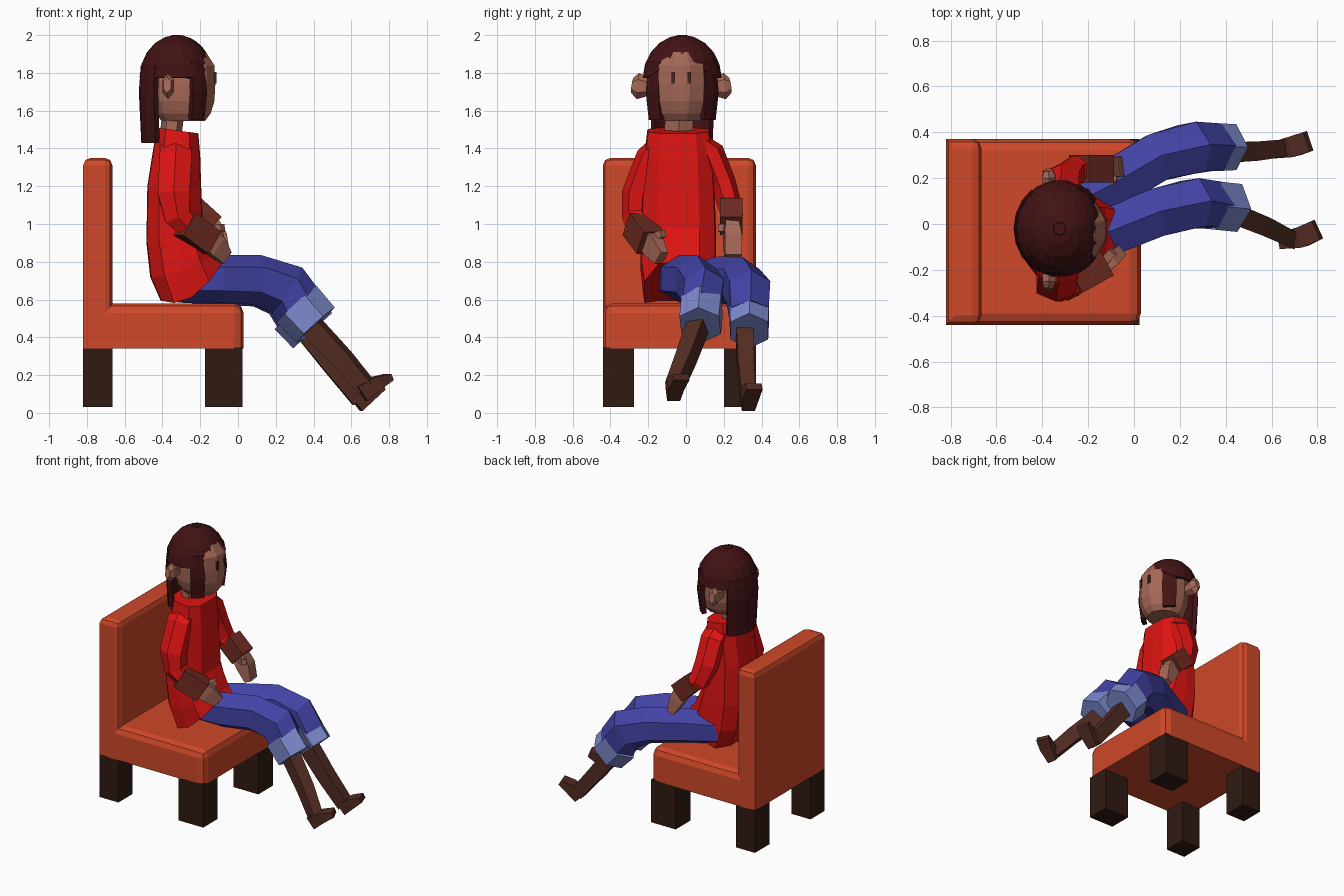
import bpy, bmesh
from math import cos, sin, pi, asin, radians
from mathutils import Vector

COLORS = {
    'orange': (0.62, 0.065, 0.022), 'wood': (0.03, 0.01, 0.006), 'red': (0.72, 0.007, 0.006),
    'blue': (0.055, 0.055, 0.38), 'pale_blue': (0.2, 0.25, 0.6), 'boot': (0.085, 0.025, 0.016),
    'hair': (0.055, 0.006, 0.007), 'skin': (0.38, 0.14, 0.095), 'cuff': (0.16, 0.025, 0.015),
    'eye': (0.06, 0.018, 0.012)}
MATS = {}
for key, rgb in COLORS.items():
    MATS[key] = bpy.data.materials.new(key)
    MATS[key].diffuse_color = (*rgb, 1)


def finish(name, bm, mat):
    bmesh.ops.recalc_face_normals(bm, faces=bm.faces[:])
    me = bpy.data.meshes.new(name)
    bm.to_mesh(me)
    bm.free()
    me.materials.append(MATS[mat])
    ob = bpy.data.objects.new(name, me)
    bpy.context.collection.objects.link(ob)
    return ob


def box(name, lo, hi, mat, bevel=0, pick=None):
    bm = bmesh.new()
    bmesh.ops.create_cube(bm, size=1)
    for v in bm.verts:
        v.co = [lo[i] if v.co[i] < 0 else hi[i] for i in range(3)]
    if bevel:
        edges = [e for e in bm.edges if pick((e.verts[0].co + e.verts[1].co) / 2)]
        bmesh.ops.bevel(bm, geom=edges, offset=bevel, segments=2, profile=0.5, affect='EDGES')
    return finish(name, bm, mat)


def skin_rings(name, rings, mat, closed=True, caps=True):
    """Bridge successive rings of points with flat faces."""
    bm = bmesh.new()
    vs = [[bm.verts.new(p) for p in r] for r in rings]
    n = len(vs[0])
    for a, b in zip(vs, vs[1:]):
        for i in range(n if closed else n - 1):
            j = (i + 1) % n
            bm.faces.new((a[i], a[j], b[j], b[i]))
    if caps:
        bm.faces.new(vs[0])
        bm.faces.new(vs[-1])
    return finish(name, bm, mat)


def tube(name, pts, mat, n=6, up=(0, 0, 1)):
    """Faceted limb; each point is x, y, z, half width, half height."""
    rings, up = [], Vector(up)
    for k, p in enumerate(pts):
        a, b = pts[max(k - 1, 0)], pts[min(k + 1, len(pts) - 1)]
        t = (Vector(b[:3]) - Vector(a[:3])).normalized()
        side = t.cross(up).normalized()
        top = side.cross(t)
        f = 1 / cos(pi / n)
        ring = []
        for i in range(n):
            ang = 2 * pi * (i + 0.5) / n
            ring.append(Vector(p[:3]) + side * cos(ang) * p[3] * f + top * sin(ang) * p[4] * f)
        rings.append(ring)
    return skin_rings(name, rings, mat)


# Chair
box('seat', (-0.82, -0.44, 0.34), (0.03, 0.37, 0.58), 'orange', 0.05,
    lambda m: m.z > 0.36 and m.x > -0.8)
box('chair_back', (-0.82, -0.44, 0.34), (-0.665, 0.37, 1.35), 'orange', 0.04,
    lambda m: m.z > 1.3 or (m.x > -0.7 and m.z > 0.4))
for xn, x0, x1 in (('rear', -0.82, -0.665), ('front', -0.175, 0.025)):
    for yn, y0, y1 in (('right', -0.44, -0.275), ('left', 0.2, 0.37)):
        box(f'{xn}_{yn}_chair_leg', (x0, y0, 0.03), (x1, y1, 0.345), 'wood')

# Shirt: back x, z / front x, z / half width / hem sag
rings = []
for xb, zb, xf, zf, hw, sag in (
        (-0.43, 1.51, -0.21, 1.48, 0.165, 0), (-0.455, 1.36, -0.2, 1.36, 0.18, 0),
        (-0.48, 1.2, -0.195, 1.2, 0.19, 0), (-0.485, 0.9, -0.185, 0.98, 0.2, 0),
        (-0.465, 0.72, -0.12, 0.84, 0.2, 0.03), (-0.41, 0.595, -0.08, 0.8, 0.185, 0.085)):
    ring = []
    for i in range(12):
        a = 2 * pi * i / 12
        c = max(-1, min(1, 1.12 * cos(a)))
        s = max(-1, min(1, 1.12 * sin(a)))
        ring.append(((xb + xf) / 2 + (xf - xb) / 2 * c, -0.04 + hw * s,
                     (zb + zf) / 2 + (zf - zb) / 2 * c - sag * (1 - c * c)))
    rings.append(ring)
skin_rings('shirt', rings, 'red')

# Arms: sleeve, cuff, hand, thumb
tube('right_sleeve', [(-0.33, -0.12, 1.45, 0.08, 0.04), (-0.33, -0.2, 1.36, 0.085, 0.055),
                      (-0.34, -0.265, 1.16, 0.085, 0.065), (-0.32, -0.27, 1.04, 0.07, 0.06),
                      (-0.25, -0.25, 0.97, 0.055, 0.055)], 'red', 6, (0, 1, 0))
tube('right_cuff', [(-0.285, -0.265, 1.0, 0.06, 0.07), (-0.15, -0.19, 0.9, 0.06, 0.07)], 'cuff', 4)
tube('right_hand', [(-0.17, -0.2, 0.92, 0.035, 0.055), (-0.12, -0.17, 0.88, 0.035, 0.06),
                    (-0.07, -0.13, 0.82, 0.025, 0.04)], 'skin', 4)
tube('right_thumb', [(-0.15, -0.18, 0.92, 0.02, 0.02), (-0.09, -0.12, 0.95, 0.018, 0.02)], 'skin', 4)
tube('left_sleeve', [(-0.32, 0.05, 1.45, 0.08, 0.04), (-0.32, 0.14, 1.38, 0.08, 0.055),
                     (-0.31, 0.2, 1.22, 0.075, 0.055), (-0.27, 0.23, 1.1, 0.065, 0.055),
                     (-0.19, 0.245, 1.04, 0.055, 0.05)], 'red', 6, (0, 1, 0))
tube('left_cuff', [(-0.24, 0.24, 1.09, 0.06, 0.065), (-0.13, 0.24, 0.99, 0.06, 0.065)], 'cuff', 4)
tube('left_hand', [(-0.15, 0.24, 1.0, 0.035, 0.05), (-0.11, 0.245, 0.93, 0.045, 0.05),
                   (-0.07, 0.25, 0.83, 0.045, 0.025)], 'skin', 4)
tube('left_thumb', [(-0.13, 0.22, 0.97, 0.018, 0.02), (-0.08, 0.185, 0.98, 0.018, 0.02)], 'skin', 4)

# Trousers, rolled hems, shins and feet
tube('right_trouser', [(-0.32, -0.05, 0.71, 0.1, 0.1), (-0.1, -0.03, 0.71, 0.105, 0.11),
                       (0.1, 0.05, 0.705, 0.105, 0.115), (0.26, 0.09, 0.65, 0.105, 0.125),
                       (0.34, 0.085, 0.54, 0.1, 0.12)], 'blue')
tube('left_trouser', [(-0.32, 0.06, 0.7, 0.1, 0.1), (-0.1, 0.17, 0.7, 0.105, 0.11),
                      (0.1, 0.29, 0.695, 0.105, 0.115), (0.25, 0.33, 0.64, 0.11, 0.125),
                      (0.33, 0.335, 0.52, 0.1, 0.12)], 'blue')
tube('right_hem', [(0.31, 0.085, 0.575, 0.105, 0.125), (0.41, 0.075, 0.465, 0.105, 0.12)], 'pale_blue')
tube('left_hem', [(0.3, 0.335, 0.54, 0.105, 0.125), (0.395, 0.335, 0.435, 0.1, 0.12)], 'pale_blue')
tube('right_shin', [(0.37, 0.07, 0.48, 0.045, 0.055), (0.55, 0.0, 0.29, 0.042, 0.05),
                    (0.685, -0.065, 0.13, 0.035, 0.045)], 'boot', 4)
tube('left_shin', [(0.36, 0.31, 0.43, 0.045, 0.055), (0.5, 0.315, 0.25, 0.042, 0.05),
                   (0.645, 0.33, 0.07, 0.037, 0.045)], 'boot', 4)
tube('right_foot', [(0.655, -0.07, 0.1, 0.035, 0.045), (0.735, -0.055, 0.16, 0.045, 0.035),
                    (0.8, -0.025, 0.19, 0.045, 0.018)], 'boot', 4)
tube('left_foot', [(0.625, 0.325, 0.045, 0.035, 0.045), (0.7, 0.34, 0.105, 0.045, 0.035),
                   (0.76, 0.36, 0.14, 0.045, 0.018)], 'boot', 4)

# Neck, face, ears and eyes
tube('neck', [(-0.36, -0.04, 1.45, 0.075, 0.05), (-0.34, -0.035, 1.6, 0.075, 0.05)], 'skin', 6, (1, 0, 0))
tube('face', [(-0.29, -0.025, z, r * 0.95, r) for z, r in
              ((1.545, 0.115), (1.585, 0.145), (1.65, 0.165), (1.74, 0.17),
               (1.84, 0.165), (1.91, 0.12))], 'skin', 12, (1, 0, 0))
for side, s in (('right', -1), ('left', 1)):
    y = -0.025
    tube(side + '_ear', [(-0.37, y + s * 0.15, 1.725, 0.025, 0.035), (-0.37, y + s * 0.23, 1.73, 0.03, 0.06),
                         (-0.375, y + s * 0.26, 1.735, 0.02, 0.035)], 'skin', 6)
    ye = y + s * 0.042
    box(side + '_eye', (-0.15, ye - 0.009, 1.745), (-0.114, ye + 0.009, 1.805), 'eye')


# Hair: parted cap, two front locks and a back curtain
def scalp(deg, z, grow=0):
    h = max(0, 1 - max(0, (z - 1.77) / 0.231) ** 2) ** 0.5
    a = radians(deg)
    return (-0.325 + (0.197 + grow) * h * cos(a), -0.02 + (0.212 + grow) * h * sin(a), z)


def thicken(ob, t):
    m = ob.modifiers.new('thickness', 'SOLIDIFY')
    m.thickness, m.offset = t, -1


def hairline(deg):
    d = abs((deg + 180) % 360 - 180)
    return 1.905 - d / 55 * 0.13 if d < 55 else 1.775


cap = []
for k in range(6):
    ring = []
    for i in range(18):
        d = i * 20
        e = asin((hairline(d) - 1.77) / 0.231)
        ring.append(scalp(d, 1.77 + 0.231 * sin(e + (pi / 2 - e) * min(k / 5, 0.97))))
    cap.append(ring)
bm_cap = skin_rings('hair_cap', cap, 'hair', caps=False)
thicken(bm_cap, 0.02)
tube('hair_crown', [(-0.325, -0.02, 1.96, 0.06, 0.06), (-0.325, -0.02, 2.0, 0.025, 0.025)], 'hair', 9, (1, 0, 0))


def curtain(name, degs, levels):
    rows = [[scalp(d, z, g) for d in degs] for z, g in levels]
    thicken(skin_rings(name, rows, 'hair', closed=False, caps=False), 0.03)


curtain('left_front_lock', (36, 50, 64), ((1.86, 0.003), (1.7, 0.003), (1.55, -0.015)))
curtain('right_front_lock', (-64, -50, -36), ((1.86, 0.003), (1.7, 0.003), (1.55, -0.015)))
curtain('back_hair', (127, 145, 163, 180, 197, 215, 233),
        ((1.84, 0.002), (1.7, 0.003), (1.43, -0.01)))
